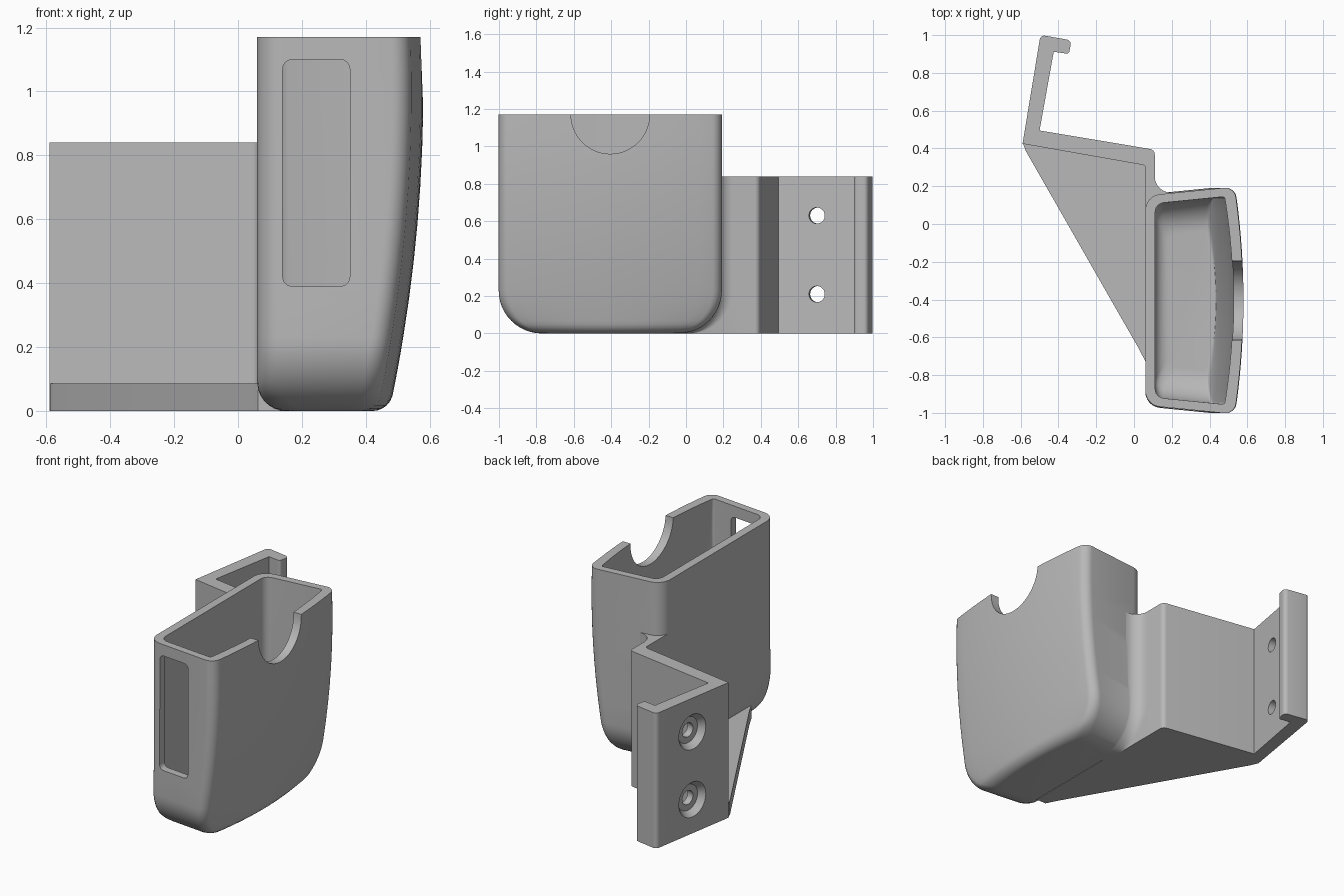
import bpy, bmesh, math
from mathutils import Vector

if "Cube" in bpy.data.objects:
    bpy.data.objects.remove(bpy.data.objects["Cube"])

grey = bpy.data.materials.new("plain_grey")
grey.use_nodes = True
grey.diffuse_color = (0.48, 0.48, 0.48, 1)
grey.node_tree.nodes["Principled BSDF"].inputs["Base Color"].default_value = (0.48, 0.48, 0.48, 1)


def round_poly(points, steps=6):
    """Fillet each (x, y, radius) corner of a closed outline."""
    out = []
    for i, (x, y, r) in enumerate(points):
        p = Vector((x, y))
        a = Vector(points[i - 1][:2]) - p
        b = Vector(points[(i + 1) % len(points)][:2]) - p
        if r == 0:
            out.append(p)
            continue
        half = a.angle(b) / 2
        a.normalize()
        b.normalize()
        centre = p + (a + b).normalized() * r / math.sin(half)
        start = p + a * r / math.tan(half) - centre
        end = p + b * r / math.tan(half) - centre
        sweep = start.angle_signed(end)
        for k in range(steps + 1):
            t = -sweep * k / steps
            c, s = math.cos(t), math.sin(t)
            out.append(centre + Vector((start.x * c - start.y * s, start.x * s + start.y * c)))
    return out


def loft(name, rings):
    """Skin a stack of (outline, z) rings into a closed solid."""
    bm = bmesh.new()
    loops = [[bm.verts.new((p[0], p[1], z)) for p in ring] for ring, z in rings]
    n = len(loops[0])
    for low, high in zip(loops, loops[1:]):
        for i in range(n):
            j = (i + 1) % n
            bm.faces.new((low[i], low[j], high[j], high[i]))
    bm.faces.new(loops[0][::-1])
    bm.faces.new(loops[-1])
    bmesh.ops.recalc_face_normals(bm, faces=bm.faces)
    mesh = bpy.data.meshes.new(name)
    bm.to_mesh(mesh)
    bm.free()
    mesh.materials.append(grey)
    obj = bpy.data.objects.new(name, mesh)
    bpy.context.collection.objects.link(obj)
    return obj


def combine(target, tool, operation):
    bpy.context.view_layer.objects.active = target
    mod = target.modifiers.new("combine", 'BOOLEAN')
    mod.operation = operation
    mod.solver = 'EXACT'
    mod.object = tool
    bpy.ops.object.modifier_apply(modifier=mod.name)
    bpy.data.objects.remove(tool)


def inset(r, z):
    return r - math.sqrt(r * r - (r - z) ** 2) if z < r else 0


def levels(r, bottom, top):
    low = [bottom + r * (1 - math.cos(math.radians(90 * k / 12))) for k in range(13)]
    return low + [low[-1] + (top - low[-1]) * k / 8 for k in range(1, 9)]


MID_Y = -0.405
TOP = 1.17
BULGE = 0.045


def cup_ring(z, wall, floor, radii, corner):
    """Pouch outline at one height; the outer side bows and tapers."""
    end_r, left_r, right_r = radii
    h = z - floor
    x0 = 0.06 + wall + inset(left_r, h)
    xc = 0.58 - BULGE - 0.106 * (1 - z) ** 2 - wall - inset(right_r, h)
    hy1 = 0.602 - wall - inset(end_r, h)
    hy0 = hy1 - 0.1 * (xc - x0)
    a, b = corner
    pts = round_poly([(x0, -hy0, a), (xc, -hy1, b), (xc, hy1, b), (x0, hy0, a)])
    # Split the bowed side and push it outwards
    half = len(pts) // 2
    first, last = pts[half - 1], pts[half]
    side = [first.lerp(last, k / 16) for k in range(1, 16)]
    bowed = pts[half - 7:half] + side + pts[half:half + 7]
    for p in bowed:
        p.x += BULGE * (1 - min(1, abs(p.y) / hy1) ** 2)
    ring = pts[:half] + side + pts[half:]
    return [(p.x, p.y + MID_Y) for p in ring], z


# Pouch shell
END_R = 0.23
body = loft("holder_body", [cup_ring(z, 0, 0, (END_R, 0.09, 0.05), (0.085, 0.05))
                            for z in levels(END_R, 0, TOP)])

# Bracket wall with hooked end
wall = round_poly([(-0.59, 0.425, 0), (0.062, 0.31, 0.02), (0.062, -0.1, 0), (0.11, -0.1, 0),
                   (0.11, 0.393, 0.03), (-0.5, 0.495, 0), (-0.425, 0.912, 0),
                   (-0.345, 0.9, 0.015), (-0.33, 0.972, 0.025), (-0.495, 1.001, 0.025)])
combine(body, loft("bracket_wall", [(wall, 0), (wall, 0.84)]), 'UNION')

# Triangular base web
web = round_poly([(-0.588, 0.426, 0), (-0.572, 0.385, 0), (0.02, -0.65, 0), (0.062, -0.73, 0),
                  (0.13, -0.73, 0), (0.13, -0.05, 0), (0.09, -0.05, 0), (0.09, 0.33, 0),
                  (-0.54, 0.44, 0)])
combine(body, loft("base_web", [(web, 0), (web, 0.085)]), 'UNION')

# Concave blend between bracket and pouch, following the rounded bottom
arc = [(0.2 - 0.09 * math.cos(t), 0.25 - 0.085 * math.sin(t))
       for t in (math.radians(90 * k / 8) for k in range(9))]
blend = [(0.1, 0.25)] + arc + [(0.2, 0.12), (0.1, 0.1)]
combine(body, loft("blend", [([(x, y - inset(END_R, z)) for x, y in blend], z)
                             for z in levels(END_R, 0, 0.84)]), 'UNION')

# Pouch cavity
cavity = [cup_ring(z, 0.052, 0.06, (0.18, 0.07, 0.01), (0.05, 0.012))
          for z in levels(0.18, 0.06, TOP + 0.05)]
combine(body, loft("cavity", cavity), 'DIFFERENCE')

# Thumb notch in the bowed side
circle = [(math.cos(2 * math.pi * k / 64), math.sin(2 * math.pi * k / 64)) for k in range(64)]


def drill(name, start, axis, sections):
    """Cut a round hole; sections are (radius, distance along axis)."""
    tool = loft(name, [([(r * x, r * y) for x, y in circle], d) for r, d in sections])
    tool.location = start
    tool.rotation_mode = 'QUATERNION'
    tool.rotation_quaternion = Vector(axis).to_track_quat('Z', 'Y')
    bpy.context.view_layer.update()
    combine(body, tool, 'DIFFERENCE')


drill("notch", (0.35, MID_Y, TOP), (1, 0, 0), [(0.21, 0), (0.21, 0.4)])

# Window slot in the front end
slot = round_poly([(0.14, 0.39, 0.03), (0.35, 0.39, 0.03), (0.35, 1.1, 0.03), (0.14, 1.1, 0.03)])
window = loft("window", [([(p.x, p.y) for p in slot], 0), ([(p.x, p.y) for p in slot], 0.25)])
window.rotation_euler.x = math.pi / 2
window.location.y = -0.83
bpy.context.view_layer.update()
combine(body, window, 'DIFFERENCE')

# Recessed screw holes through the bracket
normal = Vector((0.576, -0.095, 0)).normalized()
for height in (0.21, 0.63):
    spot = Vector((-0.545, 0.713, height))
    drill("screw_hole", spot, normal, [(0.043, -0.05), (0.043, 0.15)])
    drill("screw_recess", spot, normal, [(0.115, -0.01), (0.11, 0), (0.08, 0.04)])

# Smooth shading with crisp edges
bpy.ops.object.select_all(action='DESELECT')
body.select_set(True)
bpy.context.view_layer.objects.active = body
bpy.ops.object.shade_smooth_by_angle(angle=math.radians(28))
